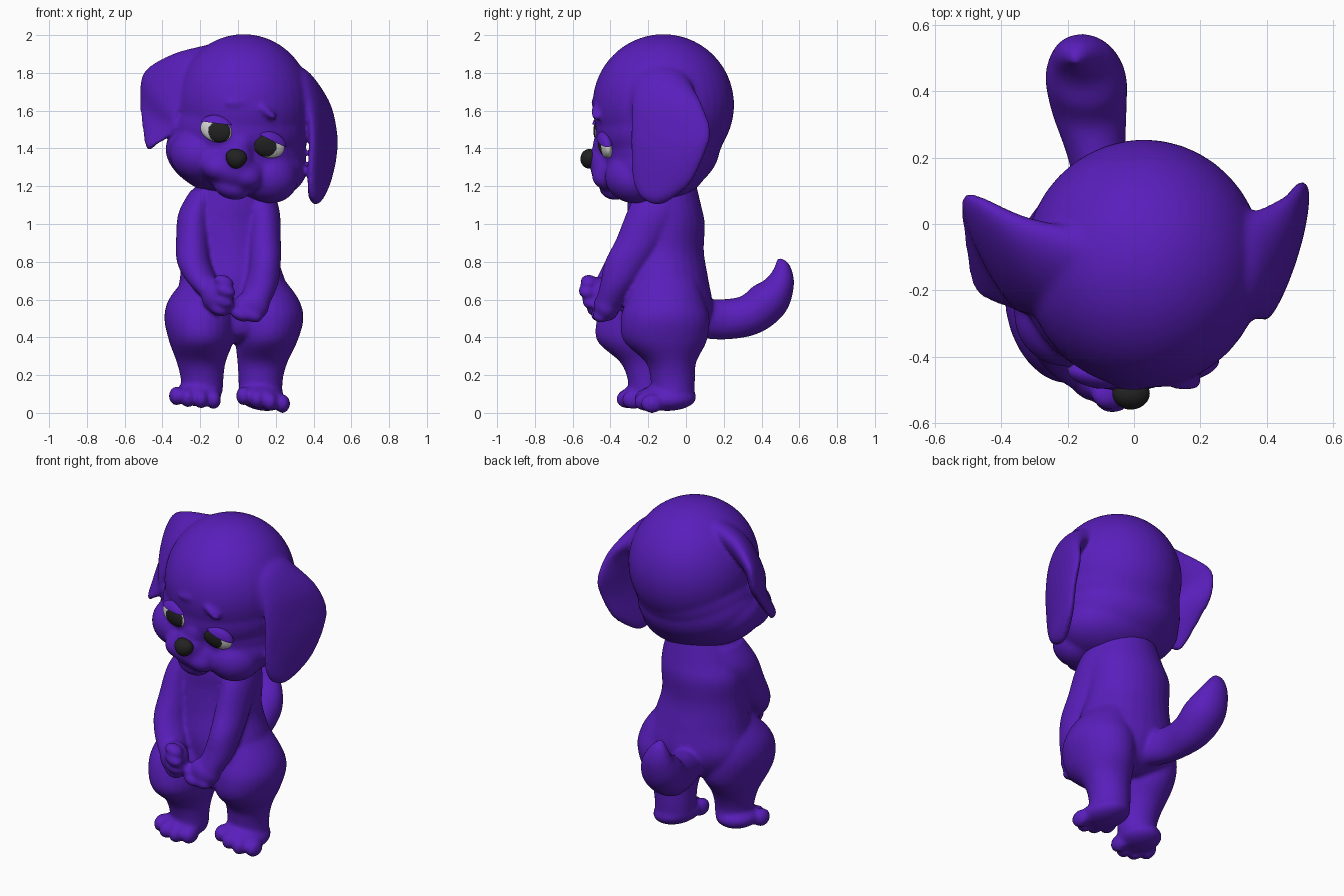
import bpy, bmesh, math
from mathutils import Matrix, Vector
from mathutils.bvhtree import BVHTree

if "Cube" in bpy.data.objects:
    bpy.data.objects.remove(bpy.data.objects["Cube"])

ROLL = math.radians(17)                      # sideways tilt of the face
NOSE = Vector((-0.01, 0, 1.345))
RIGHT = Vector((math.cos(ROLL), 0, -math.sin(ROLL)))
UP = Vector((math.sin(ROLL), 0, math.cos(ROLL)))


def material(name, rgb):
    m = bpy.data.materials.new(name)
    m.diffuse_color = (*rgb, 1)
    m.use_nodes = True
    m.node_tree.nodes["Principled BSDF"].inputs["Base Color"].default_value = m.diffuse_color
    return m


PURPLE = material("purple", (0.1, 0.013, 0.5))
WHITE = material("eye white", (0.65, 0.65, 0.65))
BLACK = material("black", (0.016, 0.016, 0.016))


def finish(bm, name, mats, voxel=0, smooth=0):
    """Turn a bmesh into an object, optionally fusing its parts."""
    bmesh.ops.recalc_face_normals(bm, faces=bm.faces)
    for f in bm.faces:
        f.smooth = True
    me = bpy.data.meshes.new(name)
    bm.to_mesh(me)
    bm.free()
    ob = bpy.data.objects.new(name, me)
    bpy.context.collection.objects.link(ob)
    for m in mats:
        me.materials.append(m)
    if voxel:
        r = ob.modifiers.new("fuse", 'REMESH')
        r.mode, r.voxel_size, r.use_smooth_shade = 'VOXEL', voxel, True
        s = ob.modifiers.new("soften", 'SMOOTH')
        s.factor, s.iterations = 0.5, smooth
    return ob


def ball(bm, c, r, roll=0.0):
    m = Matrix.Translation(c) @ Matrix.Rotation(roll, 4, 'Y') @ Matrix.Diagonal((*r, 1))
    bmesh.ops.create_uvsphere(bm, u_segments=40, v_segments=28, radius=1, matrix=m)


def loft(bm, sections, steps=5, n=28):
    """Skin elliptical sections (centre, half axis u, half axis v) with a smooth spline."""
    S = [[Vector(v) for v in s] for s in sections]
    rings = []
    for i in range(len(S) - 1):
        p = [S[max(i - 1, 0)], S[i], S[i + 1], S[min(i + 2, len(S) - 1)]]
        for k in range(steps + (i == len(S) - 2)):
            t = k / steps
            c, u, v = [0.5 * (2 * b + (d - a) * t + (2 * a - 5 * b + 4 * d - e) * t * t
                              + (3 * b - a - 3 * d + e) * t ** 3)
                       for a, b, d, e in zip(*p)]
            rings.append([bm.verts.new(c + u * math.cos(2 * math.pi * j / n)
                                       + v * math.sin(2 * math.pi * j / n)) for j in range(n)])
    for a, b in zip(rings, rings[1:]):
        for j in range(n):
            bm.faces.new((a[j], a[(j + 1) % n], b[(j + 1) % n], b[j]))
    bm.faces.new(rings[0])
    bm.faces.new(rings[-1])


def column(bm, rows):
    """Loft of level ellipses: x, y, z, x radius, y radius."""
    loft(bm, [((x, y, z), (rx, 0, 0), (0, ry, 0)) for x, y, z, rx, ry in rows])


def face_point(a, b, y):
    p = NOSE + RIGHT * a + UP * b
    return Vector((p.x, y, p.z))


# ---- body: torso, legs, feet, arms, hands and tail fused together
bm = bmesh.new()
column(bm, [(-.02, -.13, 1.27, .18, .17), (-.03, -.115, 1.1, .23, .195), (-.045, -.105, 1.0, .25, .205),
            (-.045, -.115, .85, .25, .21), (-.03, -.115, .7, .28, .235), (-.02, -.10, .55, .31, .24),
            (-.02, -.12, .42, .25, .2), (-.02, -.12, .37, .1, .1)])
# legs
column(bm, [(-.16, -.15, .7, .13, .17), (-.19, -.19, .6, .177, .23), (-.2, -.21, .5, .19, .26),
            (-.195, -.22, .38, .17, .25), (-.195, -.2, .27, .13, .15), (-.19, -.2, .18, .113, .11),
            (-.19, -.2, .11, .11, .105)])
column(bm, [(.12, -.11, .7, .13, .17), (.145, -.11, .6, .177, .205), (.16, -.11, .5, .187, .235),
            (.15, -.11, .38, .165, .22), (.13, -.08, .27, .133, .135), (.12, -.07, .18, .118, .118),
            (.12, -.07, .09, .115, .115)])
# feet and toes
ball(bm, (-.21, -.205, .1), (.122, .13, .066), math.radians(3))
ball(bm, (.125, -.1, .083), (.13, .155, .07), math.radians(10))
for x, y, z in [(-.325, -.27, .09), (-.265, -.305, .08), (-.195, -.31, .073), (-.13, -.28, .07),
                (.03, -.19, .09), (.1, -.215, .075), (.17, -.215, .06), (.235, -.18, .049)]:
    ball(bm, (x, y, z), (.041, .06, .05))
# arms
column(bm, [(-.18, -.14, 1.18, .07, .12), (-.23, -.175, 1.06, .085, .14), (-.24, -.24, .92, .088, .13),
            (-.235, -.31, .8, .089, .12), (-.19, -.38, .7, .084, .1), (-.13, -.44, .62, .07, .08)])
column(bm, [(.11, -.14, 1.18, .08, .12), (.135, -.175, 1.06, .087, .14), (.14, -.24, .92, .087, .13),
            (.143, -.31, .8, .084, .12), (.125, -.36, .68, .087, .095), (.08, -.41, .57, .085, .075)])
# hands and fingers
ball(bm, (-.11, -.46, .625), (.085, .075, .095))
ball(bm, (.07, -.42, .565), (.095, .07, .08))
for x, y, z in [(-.075, -.515, .695), (-.065, -.525, .645), (-.075, -.505, .59), (-.1, -.48, .548),
                (-.015, -.445, .56), (.015, -.46, .52), (.075, -.45, .515)]:
    ball(bm, (x, y, z), (.056, .045, .034), math.radians(20))
# tail
loft(bm, [((-.06, .04, .5), (.1, 0, 0), (0, 0, .1)), ((-.11, .2, .495), (.09, 0, 0), (0, -.01, .107)),
          ((-.135, .34, .52), (.113, 0, 0), (0, -.05, .097)),
          ((-.145, .44, .6), (.122, 0, 0), (0, -.085, .07)),
          ((-.155, .495, .69), (.095, 0, 0), (0, -.077, .015)),
          ((-.17, .507, .77), (.055, 0, 0), (0, -.044, -.01)),
          ((-.175, .495, .82), (.012, 0, 0), (0, -.012, 0))])
finish(bm, "body", [PURPLE], 0.011, 8)

# ---- head: skull, jowls, muzzle and brows fused with the ears
bm = bmesh.new()
ball(bm, (.03, -.12, 1.63), (.362, .375, .375))
ball(bm, (.015, -.135, 1.5), (.362, .345, .27))
ball(bm, (.0, -.135, 1.41), (.365, .315, .25), math.radians(8))
ball(bm, (-.01, -.155, 1.345), (.38, .285, .218), math.radians(12))
ball(bm, face_point(0, -.055, -.35), (.19, .155, .12), ROLL)
ball(bm, face_point(0, -.005, -.42), (.095, .1, .09), ROLL)
ball(bm, face_point(0, .07, -.395), (.08, .1, .11), ROLL)
ball(bm, face_point(.02, -.15, -.375), (.1, .085, .065), ROLL)
for s in (-1, 1):
    ball(bm, face_point(s * .075, -.075, -.41), (.09, .088, .07), ROLL)
    ball(bm, face_point(s * .19, -.04, -.27), (.16, .16, .14), ROLL)
    ball(bm, face_point(s * .085, .285, -.475), (.065, .03, .022), ROLL + s * .35)
# ear hanging on the right
loft(bm, [((.22, -.12, 1.79), (0, .14, 0), (.05, 0, .07)), ((.33, -.125, 1.735), (.01, .155, 0), (.05, 0, .065)),
          ((.418, -.1, 1.63), (.045, .188, 0), (.048, 0, .025)), ((.45, -.08, 1.48), (.06, .214, 0), (.046, 0, 0)),
          ((.447, -.1, 1.35), (.06, .192, 0), (.045, 0, 0)), ((.43, -.125, 1.22), (.045, .155, 0), (.042, 0, 0)),
          ((.415, -.15, 1.14), (.02, .09, 0), (.036, 0, 0)), ((.41, -.15, 1.1), (0, .02, 0), (.01, 0, 0))])
# ear swung out on the left
loft(bm, [((-.1, -.15, 1.85), (-.03, .13, .07), (-.04, -.02, .075)),
          ((-.28, -.13, 1.785), (-.05, .15, .10), (-.04, -.02, .06)),
          ((-.405, -.09, 1.695), (-.08, .18, .11), (-.045, -.01, .025)),
          ((-.42, -.1, 1.585), (-.09, .17, .075), (-.042, -.01, 0)),
          ((-.44, -.135, 1.5), (-.06, .115, .045), (-.037, -.01, 0)),
          ((-.463, -.165, 1.43), (-.018, .062, .015), (-.028, 0, 0)),
          ((-.47, -.17, 1.39), (0, .015, 0), (-.01, 0, 0))])
head = finish(bm, "head", [PURPLE], 0.011, 14)

# ---- nose, narrower towards the bottom
bm = bmesh.new()
ball(bm, (0, 0, 0), (.066, .048, .052))
for v in bm.verts:
    v.co.x *= 0.84 + 0.16 * v.co.z / .052
bm.transform(Matrix.Translation((NOSE.x, -.511, NOSE.z)) @ Matrix.Rotation(ROLL / 2, 4, 'Y'))
finish(bm, "nose", [BLACK])

# ---- eyes and drooping lids, seated on the face surface
surface = BVHTree.FromObject(head, bpy.context.evaluated_depsgraph_get())
for s, side in ((-1, "left"), (1, "right")):
    hit, normal, _, _ = surface.ray_cast(face_point(s * .145, .115, -2), Vector((0, 1, 0)))
    inward = -(normal + Vector((0, -1, 0))).normalized()
    ex = (RIGHT - inward * RIGHT.dot(inward)).normalized()
    ez = ex.cross(inward)
    seat = Matrix.Translation(hit) @ Matrix((ex, inward, ez)).transposed().to_4x4()
    turn = Matrix.Rotation(math.pi / 2, 4, 'X')

    bm = bmesh.new()
    bmesh.ops.create_uvsphere(bm, u_segments=72, v_segments=48, radius=1,
                              matrix=Matrix.Diagonal((.087, .033, .063, 1)) @ turn)
    for f in bm.faces:
        c = f.calc_center_median()
        iris = math.hypot(c.x + s * .022, c.z + .002) < .058
        f.material_index = 1 if iris and c.y < 0 else 0
    bm.transform(seat)
    finish(bm, side + "_eye", [WHITE, BLACK])

    bm = bmesh.new()
    bmesh.ops.create_uvsphere(bm, u_segments=48, v_segments=32, radius=1,
                              matrix=Matrix.Diagonal((.097, .043, .078, 1)) @ turn)
    bmesh.ops.bisect_plane(bm, geom=bm.verts[:] + bm.edges[:] + bm.faces[:], plane_co=(0, 0, .037),
                           plane_no=(s * .18, 0, 1), clear_inner=True)
    bm.transform(seat)
    finish(bm, side + "_eyelid", [PURPLE])
